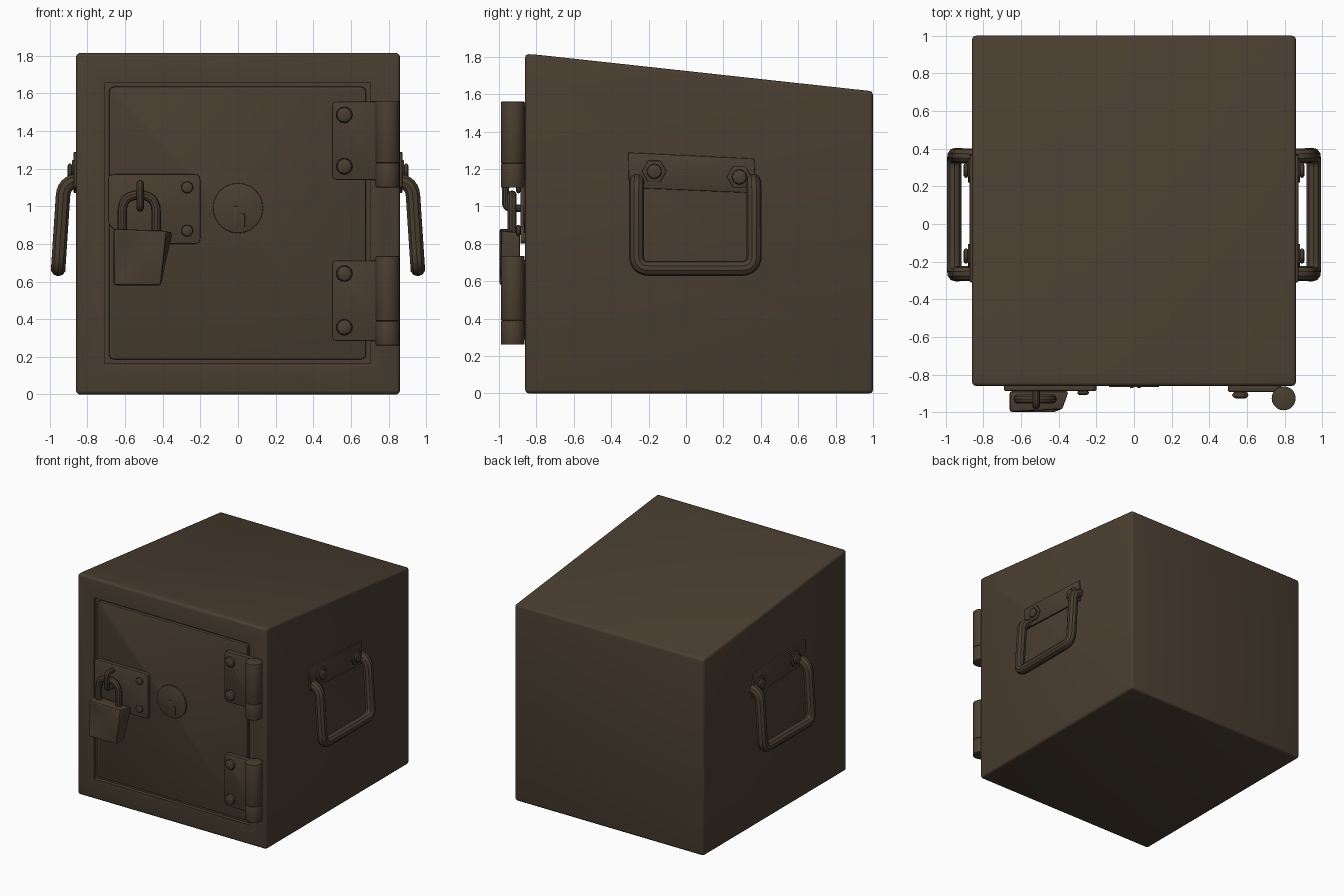
import bpy, bmesh
from math import sin, cos, pi
from mathutils import Vector

cube = bpy.data.objects.get("Cube")
if cube:
    bpy.data.objects.remove(cube, do_unlink=True)

COLOUR = (0.068, 0.048, 0.030, 1)
paint = bpy.data.materials.new("dark_brown_metal")
paint.use_nodes = True
paint.diffuse_color = COLOUR
shader = paint.node_tree.nodes["Principled BSDF"]
shader.inputs["Base Color"].default_value = COLOUR
shader.inputs["Roughness"].default_value = 0.7


def front(u, v, d):
    return Vector((u, d, v))


def side(s):
    return lambda u, v, d: Vector((s * d, u, v))


def finish(obj):
    obj.data.materials.append(paint)
    bpy.ops.object.select_all(action='DESELECT')
    obj.select_set(True)
    bpy.context.view_layer.objects.active = obj
    bpy.ops.object.shade_smooth_by_angle(angle=0.6)
    return obj


def add_mesh(name, bm):
    bmesh.ops.recalc_face_normals(bm, faces=bm.faces)
    mesh = bpy.data.meshes.new(name)
    bm.to_mesh(mesh)
    bm.free()
    obj = bpy.data.objects.new(name, mesh)
    bpy.context.collection.objects.link(obj)
    return finish(obj)


def prism(outline, d0, d1, place):
    bm = bmesh.new()
    a, b = [[bm.verts.new(place(u, v, d)) for u, v in outline] for d in (d0, d1)]
    bm.faces.new(a)
    bm.faces.new(b)
    for i in range(len(a)):
        j = (i + 1) % len(a)
        bm.faces.new((a[i], a[j], b[j], b[i]))
    bmesh.ops.recalc_face_normals(bm, faces=bm.faces)
    return bm


def slab(name, outline, d0, d1, place=front, bevel=0.006, segments=2):
    bm = prism(outline, d0, d1, place)
    bmesh.ops.bevel(bm, geom=bm.edges[:], offset=bevel, segments=segments,
                    profile=0.5, affect='EDGES')
    return add_mesh(name, bm)


def rounded(points, r, steps=4):
    """Closed outline with rounded corners."""
    out, n = [], len(points)
    for i in range(n):
        out += corner(points[i - 1], points[i], points[(i + 1) % n], r, steps)
    return out


def corner(a, b, c, r, steps):
    a, b, c = Vector(a), Vector(b), Vector(c)
    p, q = b + (a - b).normalized() * r, b + (c - b).normalized() * r
    ts = [k / steps for k in range(steps + 1)]
    return [p * (1 - t) ** 2 + b * 2 * t * (1 - t) + q * t * t for t in ts]


def rect(x0, x1, z0, z1):
    return [(x0, z0), (x1, z0), (x1, z1), (x0, z1)]


def ring(u, v, r, n):
    return [(u + r * cos(2 * pi * i / n), v + r * sin(2 * pi * i / n)) for i in range(n)]


def tube(name, points, radius, r):
    """Round bar along a path with rounded corners."""
    path = [Vector(points[0])]
    for a, b, c in zip(points, points[1:], points[2:]):
        path += corner(a, b, c, r, 6)
    path.append(Vector(points[-1]))
    curve = bpy.data.curves.new(name, 'CURVE')
    curve.dimensions = '3D'
    curve.bevel_depth = radius
    curve.bevel_resolution = 3
    curve.use_fill_caps = True
    spline = curve.splines.new('POLY')
    spline.points.add(len(path) - 1)
    for point, co in zip(spline.points, path):
        point.co = (*co, 1)
    temp = bpy.data.objects.new(name + "_path", curve)
    bpy.context.collection.objects.link(temp)
    bpy.context.view_layer.update()
    mesh = bpy.data.meshes.new_from_object(temp.evaluated_get(
        bpy.context.evaluated_depsgraph_get()))
    bpy.data.objects.remove(temp, do_unlink=True)
    mesh.materials.clear()
    obj = bpy.data.objects.new(name, mesh)
    bpy.context.collection.objects.link(obj)
    return finish(obj)


def bolt(name, u, v, r, d0, d1, place=front):
    slab(name, ring(u, v, r, 8), d0, d1, place, abs(d1 - d0) * 0.55)


# Safe body: sloped-top block with a recessed front opening
bm = prism([(-0.86, 0), (1, 0), (1, 1.615), (-0.79, 1.81), (-0.86, 1.815)],
           -0.86, 0.86, side(1))
sharp = [e for e in bm.edges if e.calc_face_angle() > 0.3]
bmesh.ops.bevel(bm, geom=sharp, offset=0.02, segments=3, profile=0.5, affect='EDGES')
face = max((f for f in bm.faces if f.normal.y < -0.99), key=lambda f: f.calc_area())
bmesh.ops.inset_region(bm, faces=[face], thickness=0.12)
for vert in face.verts:
    vert.co.x = -0.71 if vert.co.x < 0 else 0.705
    vert.co.z = 0.165 if vert.co.z < 0.9 else 1.655
recess = bmesh.ops.extrude_face_region(bm, geom=[face])
bmesh.ops.translate(bm, vec=(0, 0.03, 0),
                    verts=[g for g in recess["geom"] if isinstance(g, bmesh.types.BMVert)])
if face.is_valid:
    bmesh.ops.delete(bm, geom=[face], context='FACES_ONLY')
add_mesh("safe_body", bm)

# Door with its round lock disc and key slots
slab("door", rounded(rect(-0.685, 0.68, 0.185, 1.635), 0.03), -0.82, -0.853, bevel=0.01)
slab("lock_disc", ring(0, 0.99, 0.133, 24), -0.85, -0.866, bevel=0.004)
for i, (x, top) in enumerate([(-0.012, 1.0), (0.026, 0.96)]):
    slab(f"key_slot_{i}", rect(x - 0.01, x + 0.01, 0.89, top), -0.864, -0.87, bevel=0.002)

# Hinges
for name, low, high, leaf_low, leaf_high in [("upper", 1.10, 1.56, 1.14, 1.555),
                                             ("lower", 0.26, 0.735, 0.285, 0.712)]:
    slab(name + "_hinge_leaf", rounded(rect(0.50, 0.78, leaf_low, leaf_high), 0.025),
         -0.85, -0.892)
    split = low + 0.13
    for part, z0, z1 in [("bottom", low, split), ("top", split, high)]:
        slab(f"{name}_hinge_{part}_knuckle", ring(0.795, -0.926, 0.064, 20), z0, z1,
             lambda u, v, d: Vector((u, v, d)))
    for k, z in enumerate((leaf_low + 0.072, leaf_high - 0.07)):
        bolt(f"{name}_hinge_bolt_{k}", 0.565, z, 0.047, -0.888, -0.928)

# Latch plate, staple and bolts
slab("latch_plate", rounded([(-0.69, 0.90), (-0.56, 0.80), (-0.20, 0.80),
                             (-0.20, 1.17), (-0.69, 1.17)], 0.03), -0.85, -0.886)
for k, z in enumerate((0.87, 1.10)):
    bolt(f"latch_bolt_{k}", -0.27, z, 0.034, -0.884, -0.908)
tube("latch_staple", [(-0.52, -0.87, 1.12), (-0.52, -0.965, 1.12),
                      (-0.52, -0.965, 0.99), (-0.52, -0.87, 0.99)], 0.02, 0.03)

# Padlock with a dented front face and one flared corner
tube("padlock_shackle", [(-0.615, -0.93, 0.85), (-0.615, -0.93, 1.06),
                         (-0.435, -0.93, 1.06), (-0.435, -0.93, 0.85)], 0.025, 0.088)
bm = prism([(-0.66, 0.58), (-0.41, 0.58), (-0.345, 0.86), (-0.66, 0.88)],
           -0.888, -0.998, front)
for vert in bm.verts:
    if vert.co.x > -0.38 and vert.co.y < -0.95:
        vert.co = (-0.38, -0.985, 0.87)
bmesh.ops.bevel(bm, geom=bm.edges[:], offset=0.012, segments=2, profile=0.5, affect='EDGES')
face = max((f for f in bm.faces if f.normal.y < -0.8), key=lambda f: f.calc_area())
for vert in bmesh.ops.poke(bm, faces=[face])["verts"]:
    vert.co += Vector((0, 0.03, 0))
add_mesh("padlock_body", bm)

# Carrying handles on both sides
for name, s in (("left", 1), ("right", -1)):
    place = side(s)
    slab(name + "_handle_plate", [(-0.305, 1.10), (0.375, 1.07), (0.365, 1.255),
                                  (-0.31, 1.288)], 0.85, 0.873, place, 0.005)
    for k, (y, z) in enumerate([(-0.17, 1.187), (0.285, 1.157)]):
        slab(f"{name}_handle_washer_{k}", ring(y, z, 0.066, 6), 0.87, 0.883, place, 0.004)
        bolt(f"{name}_handle_bolt_{k}", y, z, 0.043, 0.88, 0.905, place)
    path = [(-0.262, 1.135, 0.85), (-0.264, 1.125, 0.925), (-0.265, 0.668, 0.955),
            (0.365, 0.668, 0.955), (0.363, 1.125, 0.925), (0.36, 1.135, 0.85)]
    tube(name + "_handle", [place(*p) for p in path], 0.04, 0.07)
